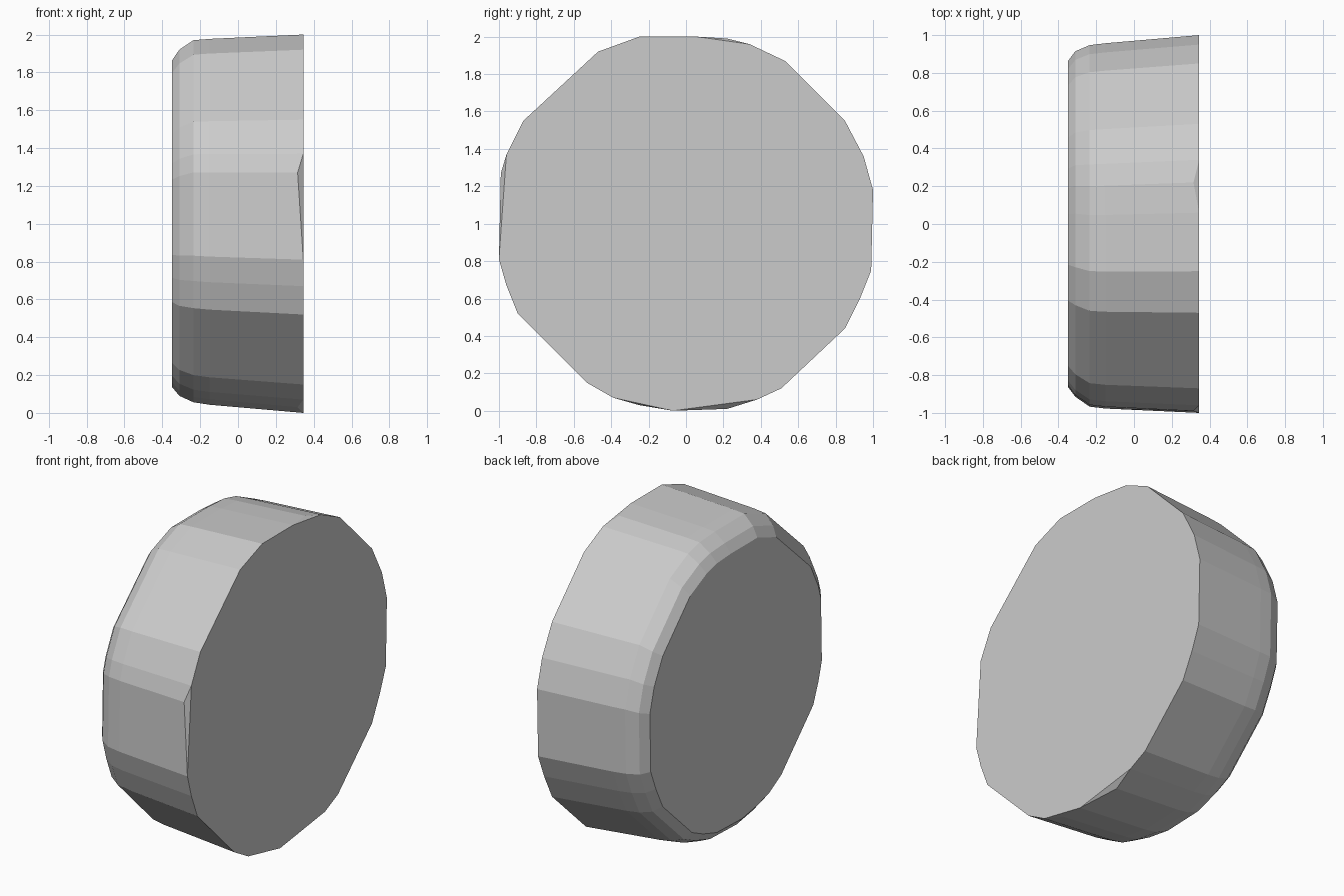
import bpy, bmesh, math

if "Cube" in bpy.data.objects:
    bpy.data.objects.remove(bpy.data.objects["Cube"])

# Outline of the front rim as (y, z, setback from the flat front face)
outline = [
    (-0.25, 2.00, 0), (0.06, 2.00, 0), (0.22, 1.99, .03), (0.34, 1.96, 0),
    (0.53, 1.87, 0), (0.85, 1.55, 0), (0.95, 1.36, 0), (1.00, 1.18, 0),
    (0.99, 0.75, 0), (0.93, 0.60, 0), (0.85, 0.44, 0), (0.51, 0.12, 0),
    (0.38, 0.06, 0), (0.22, 0.01, .03), (-0.07, 0.00, 0), (-0.25, 0.03, .03),
    (-0.39, 0.07, 0), (-0.53, 0.15, 0), (-0.90, 0.52, 0), (-0.96, 0.67, 0),
    (-1.00, 0.81, 0), (-0.99, 1.27, .03), (-0.96, 1.37, 0), (-0.87, 1.55, 0),
    (-0.47, 1.92, 0),
]
# Rings along the thickness: x, scale, centre y, centre z
rings = [
    (0.345, 1.0, 0.0, 1.0),
    (-0.15, 0.967, -0.01, 1.01),
    (-0.235, 0.957, -0.01, 1.013),
    (-0.31, 0.915, 0.0, 1.005),
    (-0.35, 0.862, 0.0, 1.0),
]

# Chipped round block: hull around the tapering rings
bm = bmesh.new()
for x, s, cy, cz in rings:
    for y, z, back in outline:
        bm.verts.new((x - (back if x > 0 else 0), cy + y * s, cz + (z - 1) * s))
res = bmesh.ops.convex_hull(bm, input=bm.verts[:])
loose = [v for v in bm.verts if not v.link_faces]
bmesh.ops.delete(bm, geom=loose, context='VERTS')
# Merge near-flat facets
bmesh.ops.dissolve_limit(bm, angle_limit=math.radians(1.5),
                         verts=bm.verts[:], edges=bm.edges[:])
bmesh.ops.recalc_face_normals(bm, faces=bm.faces[:])

mesh = bpy.data.meshes.new("round_stone_block")
bm.to_mesh(mesh)
bm.free()
block = bpy.data.objects.new("round_stone_block", mesh)
bpy.context.collection.objects.link(block)

grey = bpy.data.materials.new("light grey")
grey.diffuse_color = (0.6, 0.6, 0.6, 1)
grey.use_nodes = True
grey.node_tree.nodes["Principled BSDF"].inputs["Base Color"].default_value = grey.diffuse_color
mesh.materials.append(grey)
